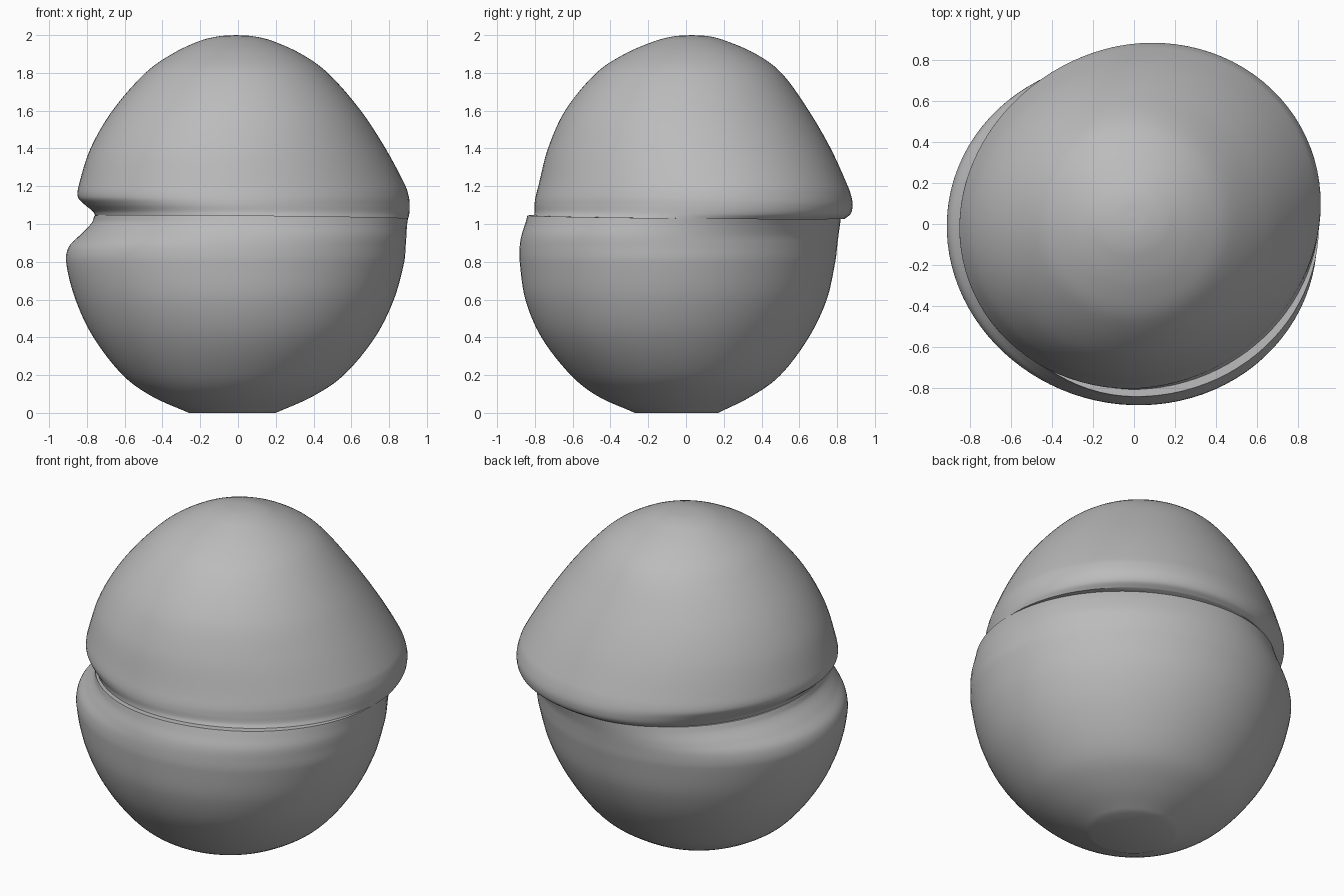
import bpy
import bmesh
import math
from mathutils import Vector

old = bpy.data.objects.get("Cube")
if old:
    bpy.data.objects.remove(old, do_unlink=True)

SIDES = 96
STEPS = 6


def make_material(name, colour):
    mat = bpy.data.materials.new(name)
    mat.use_nodes = True
    mat.diffuse_color = colour
    mat.node_tree.nodes["Principled BSDF"].inputs["Base Color"].default_value = colour
    return mat


def smooth_rows(rows):
    """Smooth curve through the profile rows, spaced by their distance."""
    pts = [Vector(r) for r in rows]
    last = len(pts) - 1
    slopes = []
    for i in range(last + 1):
        a, c = max(i - 1, 0), min(i + 1, last)
        span = sum((pts[k + 1] - pts[k]).length for k in range(a, c))
        slopes.append((pts[c] - pts[a]) / span)
    result = []
    for i in range(last):
        p, q = pts[i], pts[i + 1]
        span = (q - p).length
        for s in range(STEPS):
            t = s / STEPS
            blend = t * t * (3 - 2 * t)
            result.append(p * (1 - blend) + q * blend
                          + slopes[i] * span * t * (1 - t) ** 2
                          - slopes[i + 1] * span * t * t * (1 - t))
    result.append(pts[last])
    return result


def loft(name, rows, material, tilt_from, tilt_to):
    """Stack rings given as z, left, right, front, back, diagonal skew, side dent."""
    bm = bmesh.new()
    rings = []
    for z, x0, x1, y0, y1, skew, dent in smooth_rows(rows):
        tilt = min(1, max(0, (z - tilt_from) / (tilt_to - tilt_from)))
        ring = []
        for k in range(SIDES):
            a = math.tau * k / SIDES
            r = 1 + skew * math.sin(2 * a)
            x = (x0 + x1) / 2 + (x1 - x0) / 2 * r * math.cos(a)
            y = (y0 + y1) / 2 + (y1 - y0) / 2 * r * math.sin(a)
            # The mouth groove is pressed in on one side only
            push = dent * max(0, -math.cos(a)) ** 2
            x -= push * math.cos(a)
            y -= push * math.sin(a)
            ring.append(bm.verts.new((x, y, z - tilt * (x + y) * 0.009)))
        rings.append(ring)
    for low, high in zip(rings, rings[1:]):
        for k in range(SIDES):
            n = (k + 1) % SIDES
            bm.faces.new((low[k], low[n], high[n], high[k]))
    bm.faces.new(rings[0])
    bm.faces.new(rings[-1])
    bmesh.ops.remove_doubles(bm, verts=bm.verts, dist=0.0005)
    bmesh.ops.recalc_face_normals(bm, faces=bm.faces)
    mesh = bpy.data.meshes.new(name)
    bm.to_mesh(mesh)
    bm.free()
    obj = bpy.data.objects.new(name, mesh)
    bpy.context.collection.objects.link(obj)
    mesh.materials.append(material)
    bpy.ops.object.select_all(action="DESELECT")
    obj.select_set(True)
    bpy.context.view_layer.objects.active = obj
    bpy.ops.object.shade_smooth_by_angle(angle=math.radians(40))


grey = make_material("plain grey", (0.5, 0.5, 0.5, 1))

# Lower shell: flat foot, round bowl, rim pressed in at the groove
lower_rows = [
    (0, -.26, .2, -.27, .17, 0, 0),
    (.09, -.46, .4, -.47, .35, 0, 0),
    (.2, -.61, .56, -.61, .5, -.01, 0),
    (.4, -.765, .725, -.765, .65, -.02, 0),
    (.6, -.86, .825, -.85, .745, -.02, 0),
    (.8, -.91, .88, -.88, .79, -.02, 0),
    (.88, -.91, .887, -.88, .8, -.02, .015),
    (.94, -.905, .891, -.87, .807, -.02, .07),
    (1, -.89, .895, -.85, .815, -.01, .115),
    (1.038, -.88, .9, -.84, .82, 0, .12),
]
loft("lower_shell", lower_rows, grey, .9, 1.038)

# Upper shell: domed cap whose bulging lip overhangs the seam
upper_rows = [
    (1.036, -.84, .9, -.805, .84, .02, .085),
    (1.06, -.845, .905, -.8, .87, .03, .08),
    (1.1, -.85, .907, -.8, .88, .035, .04),
    (1.14, -.85, .903, -.795, .875, .035, .005),
    (1.2, -.842, .885, -.78, .855, .035, 0),
    (1.4, -.78, .78, -.73, .765, .025, 0),
    (1.6, -.665, .65, -.64, .65, .01, 0),
    (1.8, -.49, .475, -.475, .505, 0, 0),
    (1.9, -.35, .335, -.325, .37, 0, 0),
    (1.97, -.2, .18, -.16, .21, 0, 0),
    (1.994, -.1, .08, -.06, .12, 0, 0),
    (2, -.01, -.01, .03, .03, 0, 0),
]
loft("upper_shell", upper_rows, grey, 1.14, 1.036)
